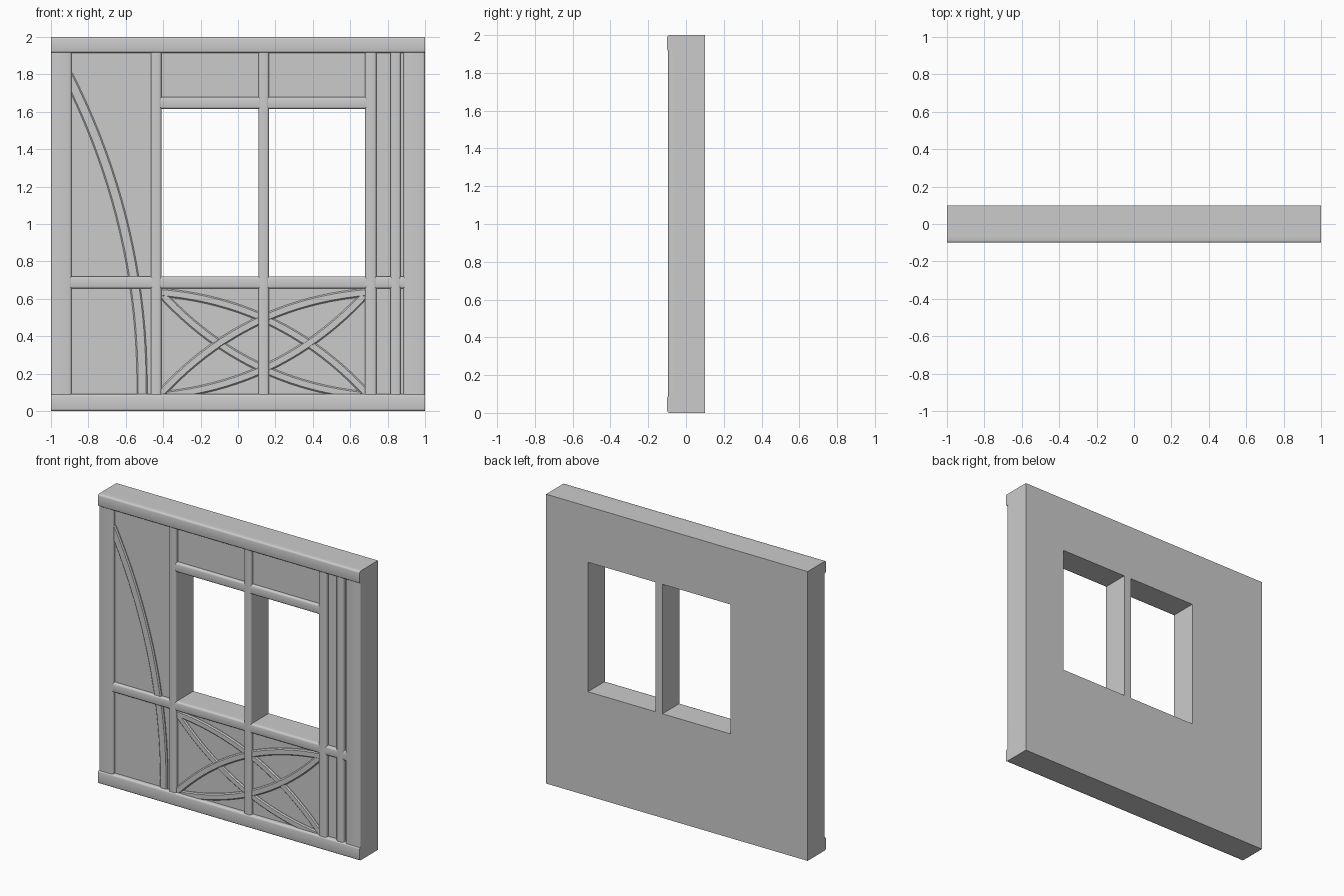
import bpy, bmesh
from mathutils import Vector

cube = bpy.data.objects.get("Cube")
if cube:
    bpy.data.objects.remove(cube, do_unlink=True)

grey = bpy.data.materials.new("plain_grey")
grey.use_nodes = True
grey.diffuse_color = (0.6, 0.6, 0.6, 1)
grey.node_tree.nodes["Principled BSDF"].inputs["Base Color"].default_value = (0.6, 0.6, 0.6, 1)

BACK, PANEL = 0.1, -0.07
BEAM, POST, RAIL, BRACE = -0.1, -0.094, -0.092, -0.084


def finish(name, bm):
    bmesh.ops.recalc_face_normals(bm, faces=bm.faces[:])
    mesh = bpy.data.meshes.new(name)
    bm.to_mesh(mesh)
    bm.free()
    mesh.materials.append(grey)
    obj = bpy.data.objects.new(name, mesh)
    bpy.context.collection.objects.link(obj)
    bpy.ops.object.select_all(action='DESELECT')
    obj.select_set(True)
    bpy.context.view_layer.objects.active = obj
    bpy.ops.object.shade_smooth_by_angle(angle=0.6)
    return obj


def timber(name, x0, x1, z0, z1, front, back=PANEL + 0.01, bevel=0.012):
    """Box with its long front edges rounded."""
    bm = bmesh.new()
    bmesh.ops.create_cube(bm, size=1)
    for v in bm.verts:
        v.co = Vector((x1 if v.co.x > 0 else x0,
                       back if v.co.y > 0 else front,
                       z1 if v.co.z > 0 else z0))
    axis = 0 if x1 - x0 > z1 - z0 else 2
    edges = [e for e in bm.edges
             if all(abs(v.co.y - front) < 1e-5 for v in e.verts)
             and abs(e.verts[0].co[axis] - e.verts[1].co[axis]) > 1e-5]
    bmesh.ops.bevel(bm, geom=edges, offset=bevel, segments=3, profile=0.5, affect='EDGES')
    return finish(name, bm)


def brace(name, start, mid, end, width, front, steps=20):
    """Curved timber whose centre line passes through three (x, z) points."""
    a, m, b = (Vector(p) for p in (start, mid, end))
    t0 = (m - a).length / ((m - a).length + (b - m).length)
    ctrl = (m - a * (1 - t0) ** 2 - b * t0 ** 2) / (2 * t0 * (1 - t0))
    half, chamfer = width / 2, 0.007
    section = [(-half, PANEL + 0.01), (-half, front + chamfer), (-half + chamfer, front),
               (half - chamfer, front), (half, front + chamfer), (half, PANEL + 0.01)]
    bm = bmesh.new()
    rings = []
    for i in range(steps + 1):
        t = i / steps
        p = a * (1 - t) ** 2 + ctrl * (2 * t * (1 - t)) + b * t ** 2
        d = ((ctrl - a) * (1 - t) + (b - ctrl) * t).normalized()
        rings.append([bm.verts.new((p.x - d.y * s, y, p.y + d.x * s)) for s, y in section])
    n = len(section)
    for r, q in zip(rings, rings[1:]):
        for k in range(n):
            bm.faces.new((r[k], r[(k + 1) % n], q[(k + 1) % n], q[k]))
    bm.faces.new(rings[0])
    bm.faces.new(rings[-1])
    return finish(name, bm)


# Wall panel with two window openings
xs, zs = [-1, -0.41, 0.11, 0.165, 0.68, 1], [0, 0.72, 1.615, 2]
bm = bmesh.new()
grid = [[bm.verts.new((x, PANEL, z)) for z in zs] for x in xs]
for i in range(len(xs) - 1):
    for j in range(len(zs) - 1):
        if not (j == 1 and i in (1, 3)):
            bm.faces.new((grid[i][j], grid[i + 1][j], grid[i + 1][j + 1], grid[i][j + 1]))
ext = bmesh.ops.extrude_face_region(bm, geom=bm.faces[:], use_keep_orig=True)
for v in ext["geom"]:
    if isinstance(v, bmesh.types.BMVert):
        v.co.y = BACK
finish("wall_panel", bm)

# Top and bottom beams
timber("top_beam", -1, 1, 1.915, 2, BEAM)
timber("bottom_beam", -1, 1, 0, 0.09, BEAM)

# Upright posts
posts = {"right_corner_post": (-1, -0.89), "window_right_post": (-0.465, -0.41),
         "window_middle_post": (0.11, 0.165), "window_left_post": (0.68, 0.74),
         "narrow_post": (0.815, 0.87), "left_corner_post": (0.885, 1)}
for name, (x0, x1) in posts.items():
    timber(name, x0, x1, 0.08, 1.925, POST)

# Horizontal rails
timber("sill_rail", -0.895, 0.89, 0.655, 0.72, RAIL)
timber("window_header", -0.42, 0.69, 1.615, 1.68, RAIL)

# Tall curved brace
brace("tall_brace", (-0.91, 1.795), (-0.615, 1.0), (-0.513, 0.07), 0.056, BRACE)

# Crossed curved braces under the window, mirrored about the middle post
centre = 0.1375
for side, sign, lift in (("right", 1, 0), ("left", -1, 0.002)):
    def at(x, z):
        return (centre + sign * (x - centre), z)
    brace(side + "_upper_brace", at(-0.42, 0.085), at(0.1375, 0.495), at(0.70, 0.635),
          0.045, BRACE + lift)
    brace(side + "_lower_brace", at(-0.38, 0.085), at(0.1375, 0.225), at(0.70, 0.645),
          0.045, BRACE + 0.001 + lift)
